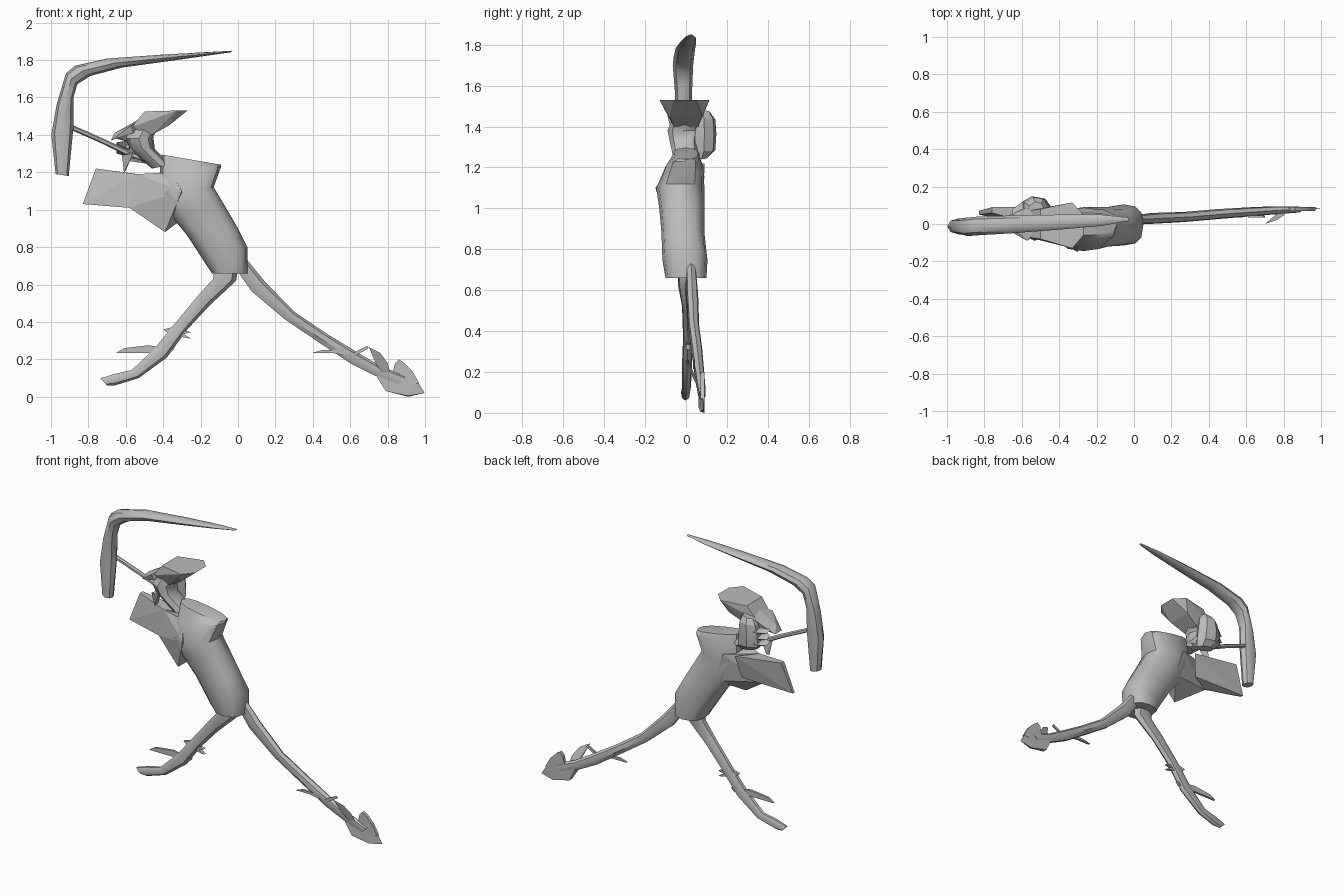
import bpy, bmesh, math
from mathutils import Vector

grey = bpy.data.materials.new("plain grey")
grey.diffuse_color = (0.5, 0.5, 0.5, 1)


def finish(name, bm, angle):
    bmesh.ops.recalc_face_normals(bm, faces=bm.faces)
    me = bpy.data.meshes.new(name)
    bm.to_mesh(me)
    bm.free()
    me.materials.append(grey)
    ob = bpy.data.objects.new(name, me)
    bpy.context.collection.objects.link(ob)
    bpy.ops.object.select_all(action='DESELECT')
    ob.select_set(True)
    bpy.context.view_layer.objects.active = ob
    if angle:
        bpy.ops.object.shade_smooth_by_angle(angle=math.radians(angle))
    return ob


def soft(t, p):
    return math.copysign(abs(t) ** p, t)


def loft(name, rings, sides=8, angle=40, p=1.0):
    """Each ring: left x, left z, right x, right z, y min, y max. Low p squares it."""
    bm = bmesh.new()
    loops = []
    for lx, lz, rx, rz, y0, y1 in rings:
        c = Vector(((lx + rx) / 2, (y0 + y1) / 2, (lz + rz) / 2))
        u = Vector(((rx - lx) / 2, 0, (rz - lz) / 2))
        v = Vector((0, (y1 - y0) / 2, 0))
        loops.append([bm.verts.new(c + u * soft(math.cos(a), p) + v * soft(math.sin(a), p))
                      for a in (2 * math.pi * i / sides for i in range(sides))])
    for a, b in zip(loops, loops[1:]):
        for i in range(sides):
            j = (i + 1) % sides
            bm.faces.new((a[i], a[j], b[j], b[i]))
    bm.faces.new(loops[0])
    bm.faces.new(loops[-1])
    return finish(name, bm, angle)


def hull(name, pts):
    bm = bmesh.new()
    for q in pts:
        bm.verts.new(q)
    res = bmesh.ops.convex_hull(bm, input=bm.verts)
    junk = [v for v in res['geom_interior'] if isinstance(v, bmesh.types.BMVert)]
    if junk:
        bmesh.ops.delete(bm, geom=junk, context='VERTS')
    return finish(name, bm, 0)


def plate(name, outline, y0, y1):
    """Flat x-z outline given thickness in y."""
    bm = bmesh.new()
    f = bm.faces.new([bm.verts.new((x, y0, z)) for x, z in outline])
    ex = bmesh.ops.extrude_face_region(bm, geom=[f])
    bmesh.ops.translate(bm, vec=(0, y1 - y0, 0),
                        verts=[v for v in ex['geom'] if isinstance(v, bmesh.types.BMVert)])
    return finish(name, bm, 0)


# Leaning torso with a pointed shoulder
loft("torso", [
    (-.14, .66, .05, .66, -.10, .10),
    (-.16, .69, .05, .80, -.115, .105),
    (-.27, .86, .00, .90, -.12, .09),
    (-.36, .97, -.07, 1.02, -.13, .09),
    (-.41, 1.08, -.13, 1.12, -.145, .09),
    (-.42, 1.18, -.09, 1.23, -.10, .085),
    (-.41, 1.295, -.09, 1.24, -.06, .06)], sides=12, p=.75)

# Flaring sleeve: inner fold and outer flap
hull("sleeve_inner", [
    (-.39, -.07, .88), (-.30, -.15, 1.10), (-.36, -.07, 1.20), (-.54, .0, 1.19),
    (-.58, .0, 1.01), (-.27, .08, .97), (-.33, .09, 1.16)])
hull("sleeve_outer", [
    (-.54, .0, 1.19), (-.58, .0, 1.01), (-.76, .09, 1.22), (-.83, .07, 1.03),
    (-.42, .09, 1.175), (-.45, .06, 1.03), (-.76, .06, 1.22), (-.83, .05, 1.03)])

# Curved blade
loft("curved_blade", [
    (-.975, 1.19, -.905, 1.18, -.05, .02),
    (-.998, 1.40, -.88, 1.44, -.055, .03),
    (-.97, 1.56, -.88, 1.60, -.055, .03),
    (-.92, 1.73, -.86, 1.67, -.065, .035),
    (-.87, 1.77, -.79, 1.715, -.06, .04),
    (-.70, 1.808, -.62, 1.76, -.05, .045),
    (-.42, 1.828, -.38, 1.793, -.03, .05),
    (-.18, 1.842, -.17, 1.823, -.01, .05),
    (-.03, 1.85, -.035, 1.842, .015, .035)])

# Thin rod between hand and blade
loft("rod", [
    (-.89, 1.455, -.90, 1.43, -.01, .02),
    (-.72, 1.38, -.73, 1.355, .01, .04),
    (-.57, 1.31, -.58, 1.28, .03, .06),
    (-.42, 1.27, -.44, 1.23, .02, .07)], sides=6)

# Head, neck, chin tuft
loft("head", [
    (-.46, 1.22, -.36, 1.24, -.06, .06),
    (-.53, 1.28, -.41, 1.29, -.07, .06),
    (-.58, 1.33, -.45, 1.33, -.08, .06),
    (-.60, 1.38, -.46, 1.38, -.09, .07),
    (-.58, 1.43, -.43, 1.43, -.07, .07)])
hull("chin_tuft", [(-.61, .0, 1.20), (-.60, .02, 1.21), (-.62, -.02, 1.29),
                   (-.57, .03, 1.31), (-.56, -.03, 1.30)])

# Hand raised beside the head, with fingers round the rod
loft("raised_hand", [
    (-.58, 1.26, -.45, 1.24, .04, .11),
    (-.61, 1.29, -.44, 1.28, .03, .145),
    (-.61, 1.36, -.45, 1.37, .03, .15),
    (-.59, 1.43, -.46, 1.44, .03, .145),
    (-.56, 1.46, -.48, 1.48, .04, .12)], sides=7, angle=20)
for i in range(3):
    z = 1.30 + .04 * i
    hull("finger", [(-.65, .05, z + .02), (-.65, .08, z), (-.58, .04, z + .03),
                    (-.58, .13, z + .01), (-.58, .08, z - .02)])

# Curled hat: raised back and drooping front brim
hull("hat_back", [
    (-.50, -.08, 1.525), (-.50, .08, 1.525), (-.33, -.13, 1.53), (-.33, .115, 1.53),
    (-.27, -.06, 1.53), (-.27, .05, 1.53), (-.37, -.08, 1.45), (-.37, .08, 1.45),
    (-.46, -.06, 1.40), (-.46, .06, 1.40), (-.57, -.07, 1.44), (-.57, .07, 1.44)])
hull("hat_front_brim", [
    (-.68, -.03, 1.37), (-.68, .04, 1.37), (-.66, .0, 1.41), (-.57, -.09, 1.45),
    (-.57, .09, 1.45), (-.56, -.08, 1.41), (-.56, .08, 1.41), (-.50, .0, 1.50)])

# Bent leg
loft("bent_leg", [
    (-.13, .70, .00, .68, -.04, .05),
    (-.14, .63, -.01, .62, -.04, .03),
    (-.22, .54, -.15, .49, -.02, .03),
    (-.36, .37, -.27, .36, -.015, .035),
    (-.45, .26, -.38, .21, -.02, .03),
    (-.57, .145, -.53, .10, -.02, .025),
    (-.66, .125, -.66, .06, -.025, .02),
    (-.74, .10, -.70, .06, -.015, .01)], sides=7)
plate("bent_leg_spur", [(-.65, .235), (-.61, .26), (-.48, .275), (-.34, .255),
                        (-.36, .235)], .0, .015)
plate("bent_knee_spur", [(-.40, .36), (-.36, .37), (-.25, .345), (-.29, .335),
                         (-.25, .31), (-.36, .33)], .0, .02)

# Stretched leg
loft("stretched_leg", [
    (.00, .66, .05, .73, .00, .05),
    (.07, .56, .14, .62, .00, .06),
    (.25, .41, .30, .455, .01, .065),
    (.42, .295, .47, .34, .025, .08),
    (.60, .175, .65, .23, .04, .09),
    (.73, .11, .76, .165, .05, .095),
    (.85, .06, .90, .11, .06, .095)], sides=7)

# Forked foot with spurs
hull("foot", [
    (.79, .06, .03), (.79, .09, .03), (.74, .06, .11), (.74, .09, .13),
    (.91, .07, .005), (.91, .09, .0), (.998, .085, .02), (.93, .075, .13),
    (.93, .09, .12)])
plate("foot_fin", [(.82, .10), (.84, .18), (.86, .20), (.89, .18), (.93, .14),
                   (.97, .07), (.90, .06)], .07, .09)
hull("foot_spike", [(.70, .0, .265), (.76, .02, .235), (.80, .045, .18),
                    (.82, .07, .10), (.77, .06, .12), (.735, .03, .18)])
plate("foot_thin_spike", [(.70, .26), (.62, .215), (.61, .23), (.69, .272)], .035, .045)
plate("stretched_leg_spur", [(.40, .235), (.45, .25), (.54, .25), (.58, .22),
                             (.50, .235)], .035, .05)
